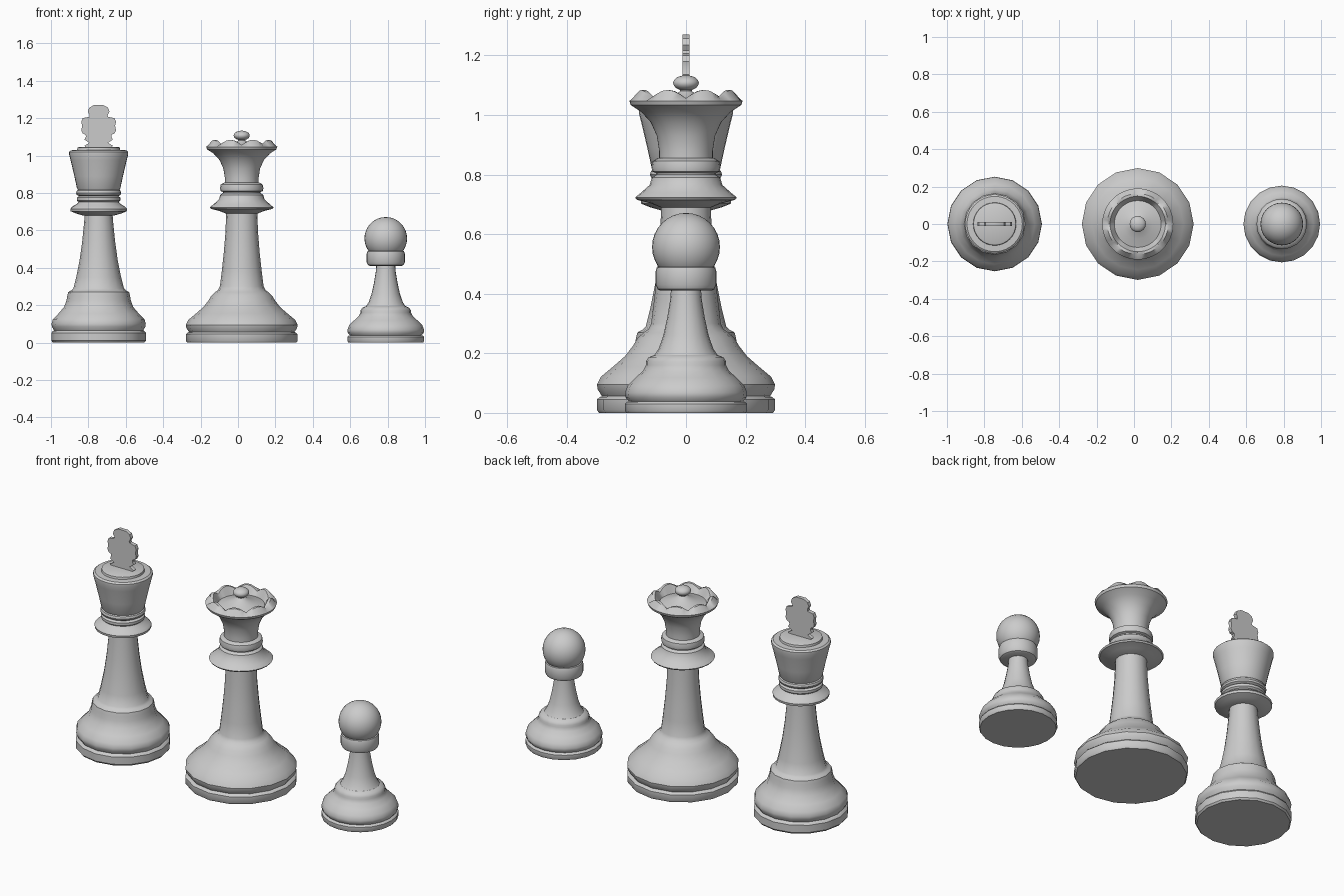
import bpy, bmesh, math


def finish(name, bm, x, angle=35):
    bmesh.ops.remove_doubles(bm, verts=bm.verts, dist=1e-5)
    bmesh.ops.recalc_face_normals(bm, faces=bm.faces)
    me = bpy.data.meshes.new(name)
    bm.to_mesh(me)
    bm.free()
    ob = bpy.data.objects.new(name, me)
    bpy.context.collection.objects.link(ob)
    ob.location.x = x
    bpy.ops.object.select_all(action='DESELECT')
    ob.select_set(True)
    bpy.context.view_layer.objects.active = ob
    bpy.ops.object.shade_smooth_by_angle(angle=math.radians(angle))
    return ob


def lathe(name, x, profile, segs, wave=None):
    """Revolve (radius, height) points about z; wave(angle, point index) lifts points."""
    bm = bmesh.new()
    rings = []
    for k in range(segs):
        a = 2 * math.pi * k / segs
        rings.append([bm.verts.new((r * math.cos(a), r * math.sin(a),
                                    z + (wave(a, i) if wave else 0)))
                      for i, (r, z) in enumerate(profile)])
    for k in range(segs):
        p, q = rings[k], rings[(k + 1) % segs]
        for i in range(len(profile) - 1):
            bm.faces.new((p[i], q[i], q[i + 1], p[i + 1]))
    return finish(name, bm, x)


def ball(name, x, z, r, rz):
    bm = bmesh.new()
    bmesh.ops.create_uvsphere(bm, u_segments=32, v_segments=16, radius=1)
    bmesh.ops.scale(bm, vec=(r, r, rz), verts=bm.verts)
    bmesh.ops.translate(bm, vec=(0, 0, z), verts=bm.verts)
    return finish(name, bm, x)


KX, QX, PX = -0.745, 0.02, 0.79

# King: foot and column
lathe("king_body", KX, [
    (0, 0), (.245, 0), (.253, .01), (.253, .052), (.245, .062), (.238, .065),
    (.25, .085), (.252, .10), (.245, .125), (.215, .155), (.185, .19),
    (.172, .225), (.168, .25), (.163, .27), (.145, .28), (.135, .29),
    (.12, .35), (.102, .44), (.088, .54), (.078, .64), (.074, .69), (0, .69)], 16)
# King: collar and neck rings
lathe("king_collar", KX, [
    (0, .68), (.085, .68), (.12, .69), (.15, .702), (.152, .715), (.14, .728),
    (.118, .74), (.108, .752), (.117, .76), (.117, .775), (.105, .783),
    (.117, .79), (.121, .80), (.117, .812), (.105, .82), (0, .82)], 24)
# King: flared cup with raised cap
lathe("king_cup", KX, [
    (0, .81), (.108, .812), (.116, .825), (.13, .89), (.15, .975), (.158, 1.005),
    (.158, 1.02), (.148, 1.028), (.115, 1.03), (.113, 1.042), (.105, 1.046),
    (0, 1.046)], 32)

# King: flat lobed cross, half outline mirrored in x
half = [(.066, 1.04), (.076, 1.052), (.05, 1.068), (.076, 1.085), (.068, 1.102),
        (.07, 1.112), (.085, 1.118), (.093, 1.135), (.088, 1.16), (.093, 1.18),
        (.085, 1.2), (.05, 1.207), (.048, 1.217), (.058, 1.235), (.05, 1.256),
        (.025, 1.27)]
outline = half + [(-x, z) for x, z in reversed(half)]
bm = bmesh.new()
face = bm.faces.new([bm.verts.new((x, -.011, z)) for x, z in outline])
ext = bmesh.ops.extrude_face_region(bm, geom=[face], use_keep_orig=True)
bmesh.ops.translate(bm, vec=(0, .022, 0),
                    verts=[g for g in ext["geom"] if isinstance(g, bmesh.types.BMVert)])
finish("king_cross", bm, KX)

# Queen: foot and column
lathe("queen_body", QX, [
    (0, 0), (.292, 0), (.299, .01), (.299, .045), (.29, .053), (.282, .056),
    (.296, .078), (.299, .095), (.285, .122), (.245, .155), (.205, .19),
    (.178, .225), (.163, .25), (.142, .27), (.127, .28), (.117, .30),
    (.107, .38), (.096, .48), (.087, .59), (.083, .70), (0, .70)], 16)
# Queen: wide collar and neck ring
lathe("queen_collar", QX, [
    (0, .69), (.085, .69), (.12, .704), (.165, .715), (.171, .723), (.15, .74),
    (.122, .765), (.115, .79), (.10, .80), (.10, .805), (.113, .81), (.116, .825),
    (.112, .845), (.095, .855), (0, .855)], 24)


# Queen: flared crown with eight scallops and a domed inside
def scallop(a, i):
    return (.028 * abs(math.cos(4 * (a - math.pi / 8))) - .028) if i in (8, 9) else 0


lathe("queen_crown", QX, [
    (0, .84), (.09, .845), (.09, .88), (.098, .93), (.118, .975), (.15, 1.01),
    (.185, 1.033), (.19, 1.047), (.163, 1.084), (.148, 1.084), (.125, 1.035),
    (.08, 1.05), (.035, 1.068), (.02, 1.08), (.02, 1.09), (0, 1.09)], 48, scallop)
ball("queen_finial", QX, 1.107, .043, .026)

# Pawn: foot and stem
lathe("pawn_body", PX, [
    (0, 0), (.2, 0), (.205, .008), (.205, .03), (.2, .036), (.192, .039),
    (.203, .052), (.205, .068), (.196, .092), (.17, .118), (.145, .14),
    (.135, .16), (.135, .172), (.125, .187), (.105, .195), (.092, .215),
    (.076, .26), (.063, .32), (.053, .38), (.05, .42), (0, .42)], 20)
# Pawn: collar and round head
lathe("pawn_collar", PX, [
    (0, .41), (.085, .41), (.095, .415), (.102, .43), (.102, .475), (.098, .488),
    (.08, .495), (0, .495)], 32)
ball("pawn_head", PX, .557, .114, .114)
